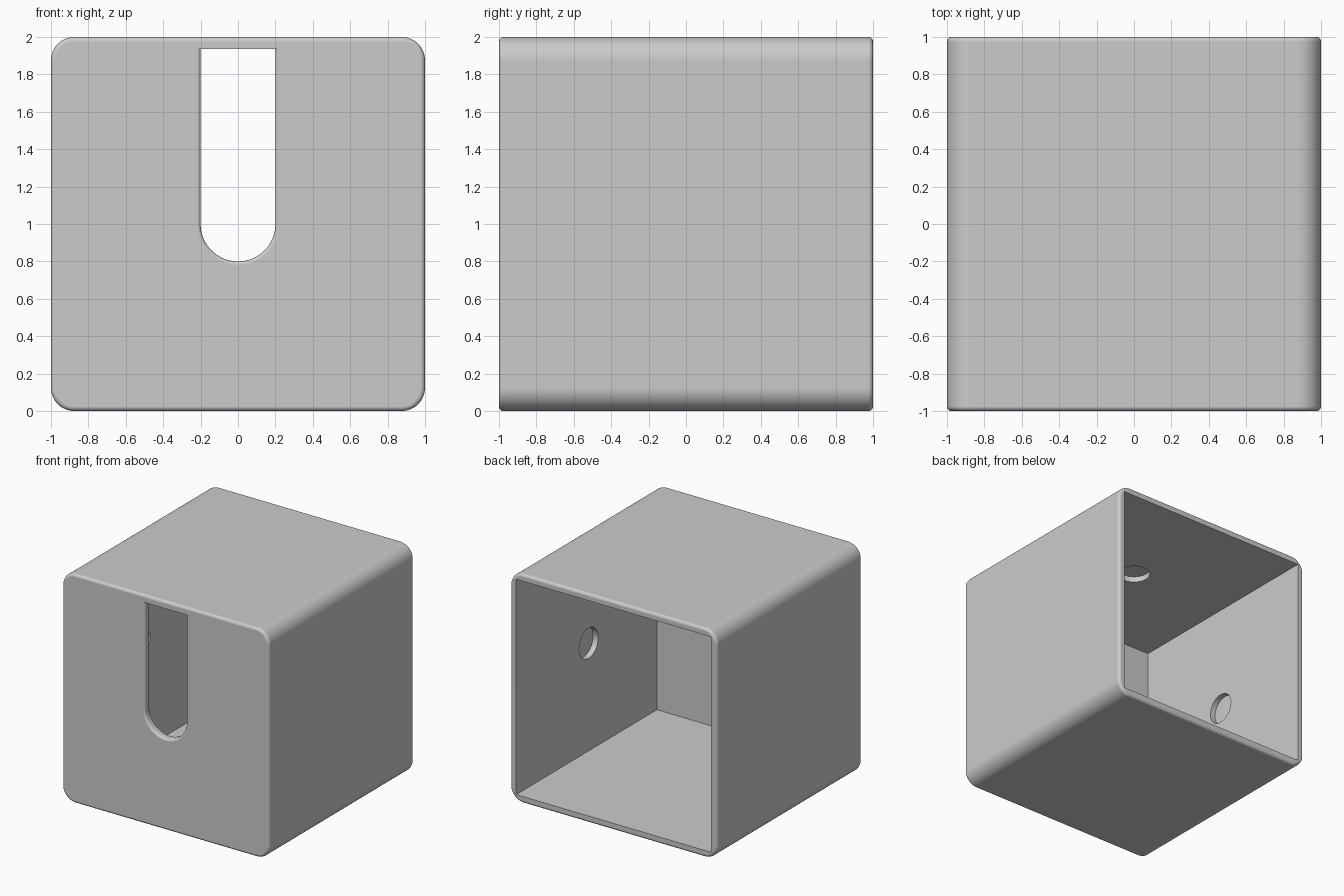
import bpy, bmesh, math
from mathutils import Matrix

INNER = 0.94        # half size of the cavity
EDGE = 0.025        # rounding of the front and back rims
CORNER = 0.125      # rounding of the long edges
SLOT_EDGE = 0.02    # rounding of the slot mouth
STEPS = 6

cube = bpy.data.objects.get("Cube")
if cube:
    bpy.data.objects.remove(cube, do_unlink=True)

grey = bpy.data.materials.new("plain grey")
grey.use_nodes = True
colour = (0.6, 0.6, 0.6, 1)
grey.diffuse_color = colour
grey.node_tree.nodes["Principled BSDF"].inputs["Base Color"].default_value = colour


def add_object(name, bm):
    bmesh.ops.recalc_face_normals(bm, faces=bm.faces)
    mesh = bpy.data.meshes.new(name)
    bm.to_mesh(mesh)
    bm.free()
    mesh.materials.append(grey)
    obj = bpy.data.objects.new(name, mesh)
    bpy.context.collection.objects.link(obj)
    return obj


def loft(name, sections):
    """Skin a list of (y, outline) sections and cap both ends."""
    bm = bmesh.new()
    rings = [[bm.verts.new((x, y, z)) for x, z in outline] for y, outline in sections]
    for a, b in zip(rings, rings[1:]):
        for i in range(len(a)):
            j = (i + 1) % len(a)
            bm.faces.new((a[i], a[j], b[j], b[i]))
    bm.faces.new(rings[0])
    bm.faces.new(rings[-1])
    return add_object(name, bm)


def rounded_square(inset, segments=12):
    centre, radius = 1 - CORNER, CORNER - inset
    points = []
    for sx, sz, start in ((1, 1, 0), (-1, 1, 90), (-1, -1, 180), (1, -1, 270)):
        for i in range(segments + 1):
            a = math.radians(start + 90 * i / segments)
            points.append((sx * centre + radius * math.cos(a),
                           1 + sz * centre + radius * math.sin(a)))
    return points


def slot_outline(grow, segments=32):
    radius, top = 0.2 + grow, 1.935
    arc = [math.pi * (1 + i / segments) for i in range(segments + 1)]
    return ([(radius, top), (-radius, top)]
            + [(radius * math.cos(a), 1 + radius * math.sin(a)) for a in arc])


# Outer body with rounded rims
turns = [math.pi / 2 * i / STEPS for i in range(STEPS + 1)]
front = [(-1 + EDGE * (1 - math.sin(a)), rounded_square(EDGE * (1 - math.cos(a))))
         for a in reversed(turns)]
back = [(-y, outline) for y, outline in reversed(front)]
box = loft("open_box", front + back)

# Cavity, open at the back
bm = bmesh.new()
bmesh.ops.create_cube(bm, size=2 * INNER)
for v in bm.verts:
    v.co.z += 1
    if v.co.y > 0:
        v.co.y = 1.2
cutters = [add_object("cavity_cutter", bm)]

# Round-bottomed slot with a softened mouth
mouth = [(-1 + SLOT_EDGE * (1 - math.cos(a)), slot_outline(SLOT_EDGE * (1 - math.sin(a))))
         for a in turns]
cutters.append(loft("slot_cutter", [(-1.1, slot_outline(SLOT_EDGE))] + mouth
                    + [(-0.8, slot_outline(0))]))

# Shallow round pockets in the floor, ceiling and both side walls
for i, name in enumerate(("ceiling", "left", "floor", "right")):
    bm = bmesh.new()
    bmesh.ops.create_cone(bm, cap_ends=True, segments=48, radius1=0.132, radius2=0.132,
                          depth=0.1, matrix=Matrix.Translation((0, 0, INNER)))
    bm.transform(Matrix.Translation((0, 0, 1)) @ Matrix.Rotation(i * math.pi / 2, 4, 'Y'))
    cutters.append(add_object(name + "_pocket_cutter", bm))

# Cut everything out of the body
bpy.ops.object.select_all(action='DESELECT')
box.select_set(True)
bpy.context.view_layer.objects.active = box
for cutter in cutters:
    cutter.hide_render = True
    mod = box.modifiers.new(cutter.name, 'BOOLEAN')
    mod.operation, mod.solver, mod.object = 'DIFFERENCE', 'EXACT', cutter
    bpy.ops.object.modifier_apply(modifier=mod.name)
    bpy.data.objects.remove(cutter, do_unlink=True)

# Smooth rounded edges, flat walls
bpy.ops.object.shade_smooth_by_angle(angle=math.radians(30))
flat = box.modifiers.new("flat_walls", 'WEIGHTED_NORMAL')
flat.keep_sharp = True
